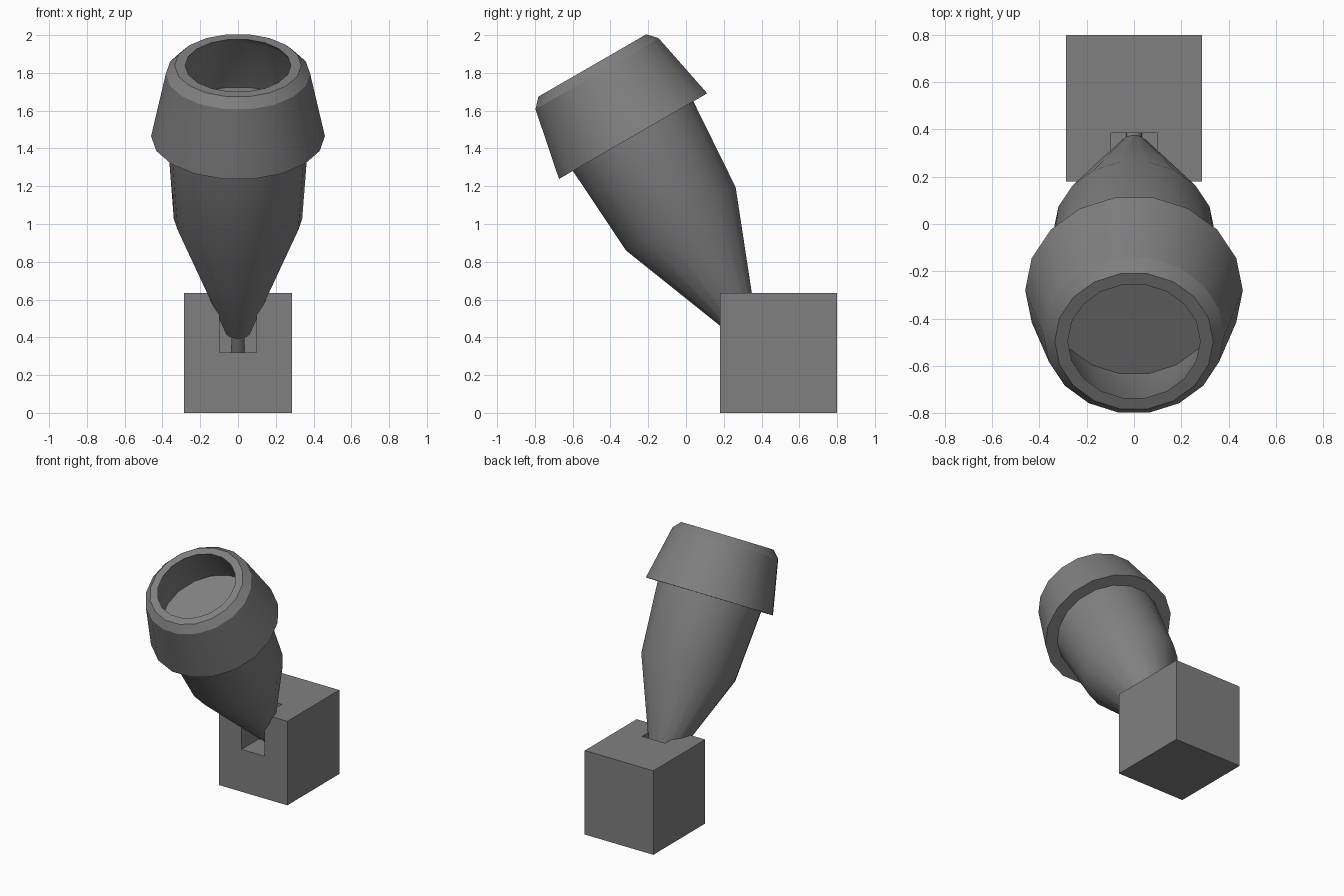
import bpy, bmesh, math

SIDES = 18
TILT = math.radians(30)
HEAD_ORIGIN = (0, -0.28, 1.465)   # centre of the collar's lower edge

if "Cube" in bpy.data.objects:
    bpy.data.objects.remove(bpy.data.objects["Cube"], do_unlink=True)

grey = bpy.data.materials.new("mid grey")
grey.use_nodes = True
colour = (0.216, 0.216, 0.216, 1)
grey.diffuse_color = colour
grey.node_tree.nodes["Principled BSDF"].inputs["Base Color"].default_value = colour


def add_object(name, bm):
    bmesh.ops.recalc_face_normals(bm, faces=bm.faces)
    mesh = bpy.data.meshes.new(name)
    bm.to_mesh(mesh)
    bm.free()
    mesh.materials.append(grey)
    obj = bpy.data.objects.new(name, mesh)
    bpy.context.collection.objects.link(obj)
    return obj


def activate(obj):
    bpy.ops.object.select_all(action='DESELECT')
    obj.select_set(True)
    bpy.context.view_layer.objects.active = obj


def lathe(name, profile, closed=False):
    """Turn (radius, height) points around the tilted lamp axis."""
    bm = bmesh.new()
    rings = [[bm.verts.new((r * math.cos(math.tau * i / SIDES),
                            r * math.sin(math.tau * i / SIDES), h))
              for i in range(SIDES)] for r, h in profile]
    pairs = list(zip(rings, rings[1:]))
    if closed:
        pairs.append((rings[-1], rings[0]))
    else:
        bm.faces.new(rings[0])
        bm.faces.new(rings[-1])
    for low, high in pairs:
        for i in range(SIDES):
            j = (i + 1) % SIDES
            bm.faces.new((low[i], low[j], high[j], high[i]))
    obj = add_object(name, bm)
    obj.location = HEAD_ORIGIN
    obj.rotation_euler.x = TILT
    activate(obj)
    bpy.ops.object.shade_smooth_by_angle(angle=math.radians(30))
    return obj


def box(name, low, high):
    bm = bmesh.new()
    bmesh.ops.create_cube(bm, size=1)
    for v in bm.verts:
        v.co = [h if c > 0 else l for c, l, h in zip(v.co, low, high)]
    return add_object(name, bm)


# Wall block with a slot open at the front and top
block = box("mounting_block", (-0.287, 0.18, 0), (0.287, 0.80, 0.635))
cutter = box("slot_cutter", (-0.097, 0.1, 0.32), (0.097, 0.385, 0.8))
cutter.hide_render = True
slot = block.modifiers.new("slot", 'BOOLEAN')
slot.operation = 'DIFFERENCE'
slot.solver = 'EXACT'
slot.object = cutter
activate(block)
bpy.ops.object.modifier_apply(modifier=slot.name)
bpy.data.objects.remove(cutter, do_unlink=True)

# Tapered lamp body, its flat top forming the floor of the opening
lathe("lamp_body", [(0.065, -1.2), (0.34, -0.506), (0.374, 0), (0.376, 0.095)])

# Flared hollow collar with a bevelled rim
lathe("lamp_collar", [(0.46, 0), (0.382, 0.382), (0.335, 0.432),
                      (0.28, 0.432), (0.305, 0.395), (0.374, 0)], closed=True)

# Pivot pin from the body tip into the slot
lathe("pivot_pin", [(0.034, -1.32), (0.034, -1.18)])
